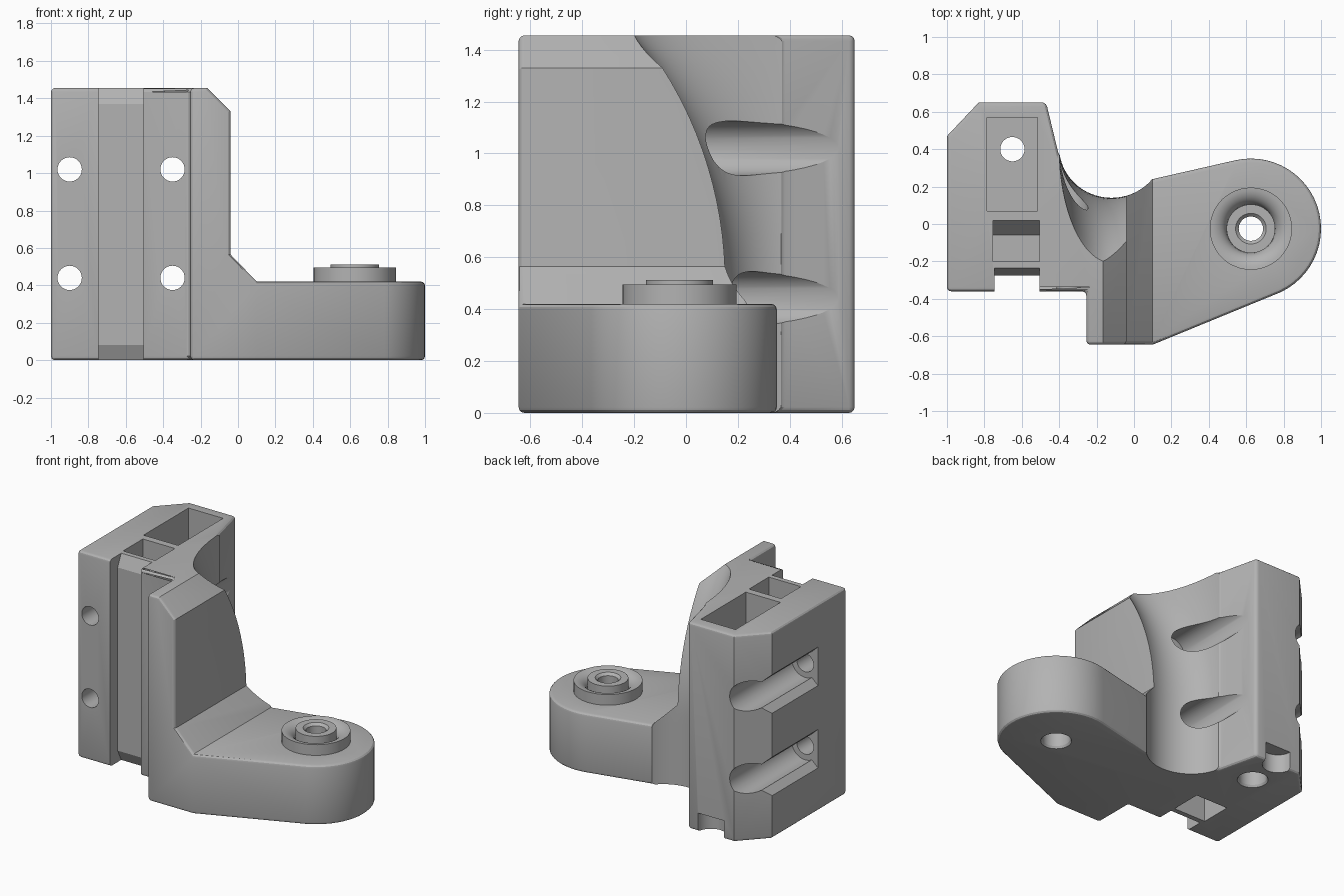
import bpy, bmesh, math

old = bpy.data.objects.get("Cube")
if old:
    bpy.data.objects.remove(old)

grey = bpy.data.materials.new("light_grey")
grey.use_nodes = True
grey.diffuse_color = (0.45, 0.45, 0.45, 1)
grey.node_tree.nodes["Principled BSDF"].inputs["Base Color"].default_value = (0.45, 0.45, 0.45, 1)


def loft(name, rings):
    """Solid through matching rings of points, capped at both ends."""
    bm = bmesh.new()
    rows = [[bm.verts.new(p) for p in ring] for ring in rings]
    for a, b in zip(rows, rows[1:]):
        for i in range(len(a)):
            j = (i + 1) % len(a)
            bm.faces.new((a[i], a[j], b[j], b[i]))
    bm.faces.new(rows[0])
    bm.faces.new(rows[-1])
    bmesh.ops.recalc_face_normals(bm, faces=bm.faces)
    mesh = bpy.data.meshes.new(name)
    bm.to_mesh(mesh)
    bm.free()
    obj = bpy.data.objects.new(name, mesh)
    mesh.materials.append(grey)
    bpy.context.collection.objects.link(obj)
    return obj


def prism(name, points, axis, lo, hi):
    """Extrude a flat outline along one axis."""
    place = {"x": lambda p, t: (t, p[0], p[1]),
             "y": lambda p, t: (p[0], t, p[1]),
             "z": lambda p, t: (p[0], p[1], t)}[axis]
    return loft(name, [[place(p, t) for p in points] for t in (lo, hi)])


def box(name, x, y, z):
    return prism(name, [(x[0], y[0]), (x[1], y[0]), (x[1], y[1]), (x[0], y[1])], "z", *z)


def arc(cx, cy, r, start, end, n, ry=None):
    angles = [math.radians(start + (end - start) * i / n) for i in range(n + 1)]
    return [(cx + r * math.cos(a), cy + (ry or r) * math.sin(a)) for a in angles]


def circle(cx, cy, r, n=48):
    return arc(cx, cy, r, 0, 360, n)[:-1]


def turned(name, cx, cy, profile):
    """Stack of circles given as (radius, height)."""
    return loft(name, [[(x, y, z) for x, y in circle(cx, cy, r)] for r, z in profile])


def apply(obj, mod):
    bpy.context.view_layer.objects.active = obj
    bpy.ops.object.modifier_apply(modifier=mod.name)


def combine(obj, tool, operation="DIFFERENCE"):
    mod = obj.modifiers.new("combine", "BOOLEAN")
    mod.operation, mod.solver, mod.object = operation, "EXACT", tool
    apply(obj, mod)
    bpy.data.objects.remove(tool)


# Bracket plan: clamp tower on one side, rounded arm on the other
TOP, ARM = 1.455, 0.42
AX, AY = 0.625, -0.025
plan = [(-1, -0.36), (-0.255, -0.36), (-0.255, -0.645), (0.1, -0.645)]
plan += arc(AX, AY, 0.375, -65, 103, 26)
plan += [(0.1, 0.24), (-0.4, 0.36), (-0.47, 0.65), (-0.83, 0.65), (-1, 0.47)]
bracket = prism("bracket", plan, "z", 0, TOP)

# Stepped side: chamfered tower top, gusset and flat arm
step = [(-0.31, 1.6), (-0.04, 1.33), (-0.04, 0.565), (0.1, ARM), (1.3, ARM), (1.3, 1.6)]
combine(bracket, prism("step_cutter", step, "y", -1, 1))

# Soft outer edges
bevel = bracket.modifiers.new("soft_edges", "BEVEL")
bevel.width, bevel.segments = 0.022, 3
bevel.limit_method, bevel.angle_limit = "ANGLE", math.radians(52)
bevel.use_clamp_overlap = False
apply(bracket, bevel)

# Hollow behind the tower, deepening towards the top
rings = []
for i in range(27):
    z = -0.1 + 1.7 * i / 26
    rise = max(0, z - 0.5)
    nose = 0.14 - (1.49 - math.sqrt(1.49 ** 2 - rise ** 2))
    ring = arc(-0.12, 0.41, 0.28, 180, 360, 32, 0.41 - nose) + [(0.16, 0.9), (-0.4, 0.9)]
    rings.append([(x, y, z) for x, y in ring])
combine(bracket, loft("hollow_cutter", rings))

# Front groove with sloped ends
groove = [(-0.5, -0.1), (-0.5, 1.6), (-0.235, 1.6), (-0.235, TOP), (-0.275, 1.37),
          (-0.275, 0.08), (-0.235, 0), (-0.235, -0.1)]
combine(bracket, prism("groove_cutter", groove, "x", -0.745, -0.505))

# Long pocket in the top, small slots at top and bottom
combine(bracket, box("pocket_cutter", (-0.785, -0.515), (0.07, 0.57), (ARM, 1.6)))
for face, way in ((TOP, 1), (0, -1)):
    slot = [(-0.2, face + way * 0.1), (0.02, face + way * 0.1), (0.02, face - way * 0.16),
            (-0.06, face - way * 0.25), (-0.2, face - way * 0.25)]
    combine(bracket, prism("slot_cutter", slot, "x", -0.755, -0.505))

# Screw holes from the front, with open troughs at the back
for z in (0.44, 1.02):
    for x in (-0.9, -0.35):
        combine(bracket, prism("screw_cutter", circle(x, z, 0.065, 32), "y", -0.8, 0.3))
    combine(bracket, prism("trough_cutter", circle(-0.35, z, 0.105), "y", -0.04, 0.9))
    flare = arc(-0.9, z, 0.105, -120, 120, 28) + [(-1.1, z + 0.23), (-1.1, z - 0.23)]
    combine(bracket, prism("flare_cutter", flare, "y", -0.04, 0.9))

# Notch in the foot of the back face
combine(bracket, prism("notch_cutter", circle(-0.65, 0.65, 0.1), "z", -0.1, 0.13))

# Raised boss on the arm with a concave skirt
skirt = [(0.13 + 0.09 * (1 - math.sin(a)), 0.495 - 0.077 * (1 - math.cos(a)))
         for a in (math.radians(90 * (1 - i / 8)) for i in range(9))]
boss = [(0.22, 0.36)] + [(r, z) for r, z in reversed(skirt)]
boss = [(0.22, 0.36)] + sorted(skirt, key=lambda p: -p[0]) + [(0.13, 0.512)]
boss = [p for i, p in enumerate(boss) if i == 0 or p != boss[i - 1]]
combine(bracket, turned("boss", AX, AY, boss), "UNION")

# Vertical bolt holes, counterbored from below
bore = [(0.11, -0.02), (0.09, 0.015), (0.09, 0.2), (0.065, 0.2), (0.065, 0.495), (0.095, 0.525)]
combine(bracket, turned("arm_bore_cutter", AX, AY, bore))
combine(bracket, turned("tower_bore_cutter", -0.65, 0.4, bore))

# Smooth shading with crisp edges
bpy.ops.object.select_all(action="DESELECT")
bracket.select_set(True)
bpy.context.view_layer.objects.active = bracket
bpy.ops.object.shade_smooth_by_angle(angle=math.radians(25))
